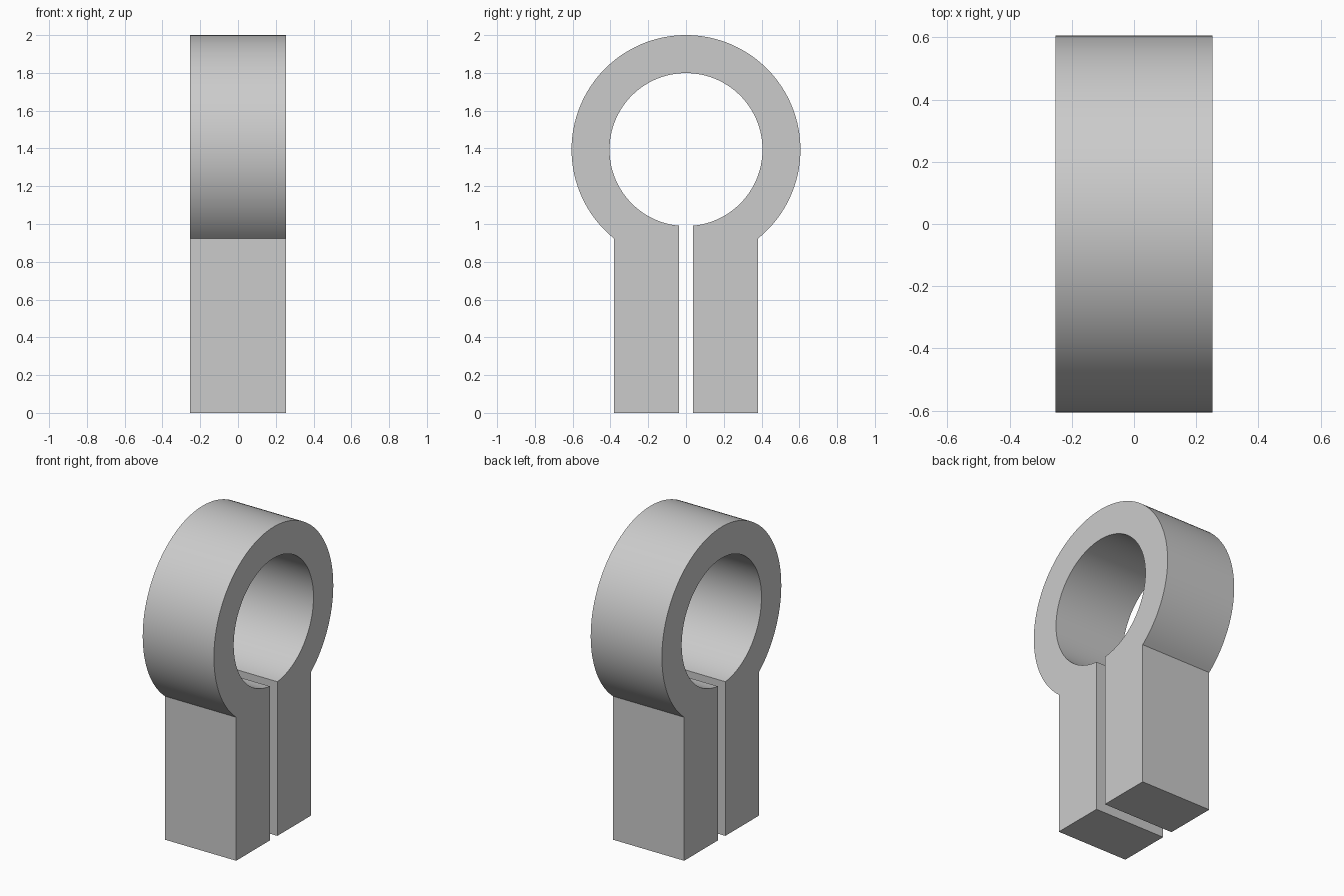
import bpy
import bmesh
import math

cube = bpy.data.objects.get("Cube")
if cube:
    bpy.data.objects.remove(cube, do_unlink=True)

HALF_WIDTH = 0.253
CENTRE_Z = 1.394
R_OUT, R_IN = 0.606, 0.405
LEG_OUT, SLOT = 0.38, 0.038
SEGMENTS = 96

# Plain grey material
grey = bpy.data.materials.new("plain grey")
grey.use_nodes = True
colour = (0.6, 0.6, 0.6, 1)
grey.diffuse_color = colour
grey.node_tree.nodes["Principled BSDF"].inputs["Base Color"].default_value = colour


def arc(radius, end_y):
    """Points round the ring, from the +y leg over the top to the -y leg."""
    start = math.asin(end_y / radius)
    sweep = 2 * (math.pi - start)
    angles = [start + sweep * i / SEGMENTS for i in range(SEGMENTS + 1)]
    return [(radius * math.sin(a), CENTRE_Z - radius * math.cos(a)) for a in angles]


# Clamp profile: foot of one leg, round the ring, foot of the other leg
outer = [(LEG_OUT, 0)] + arc(R_OUT, LEG_OUT) + [(-LEG_OUT, 0)]
inner = [(SLOT, 0)] + arc(R_IN, SLOT) + [(-SLOT, 0)]

bm = bmesh.new()
rows = [[bm.verts.new((-HALF_WIDTH, y, z)) for y, z in path] for path in (outer, inner)]
for i in range(len(outer) - 1):
    bm.faces.new((rows[0][i], rows[0][i + 1], rows[1][i + 1], rows[1][i]))

# Extrude the profile across the width
result = bmesh.ops.extrude_face_region(bm, geom=bm.faces[:], use_keep_orig=True)
moved = [v for v in result["geom"] if isinstance(v, bmesh.types.BMVert)]
bmesh.ops.translate(bm, verts=moved, vec=(2 * HALF_WIDTH, 0, 0))
bmesh.ops.recalc_face_normals(bm, faces=bm.faces[:])

mesh = bpy.data.meshes.new("split_ring_clamp")
bm.to_mesh(mesh)
bm.free()
mesh.materials.append(grey)
clamp = bpy.data.objects.new("split_ring_clamp", mesh)
bpy.context.collection.objects.link(clamp)

# Smooth ring, sharp edges
bpy.ops.object.select_all(action="DESELECT")
clamp.select_set(True)
bpy.context.view_layer.objects.active = clamp
bpy.ops.object.shade_smooth_by_angle(angle=math.radians(30))
